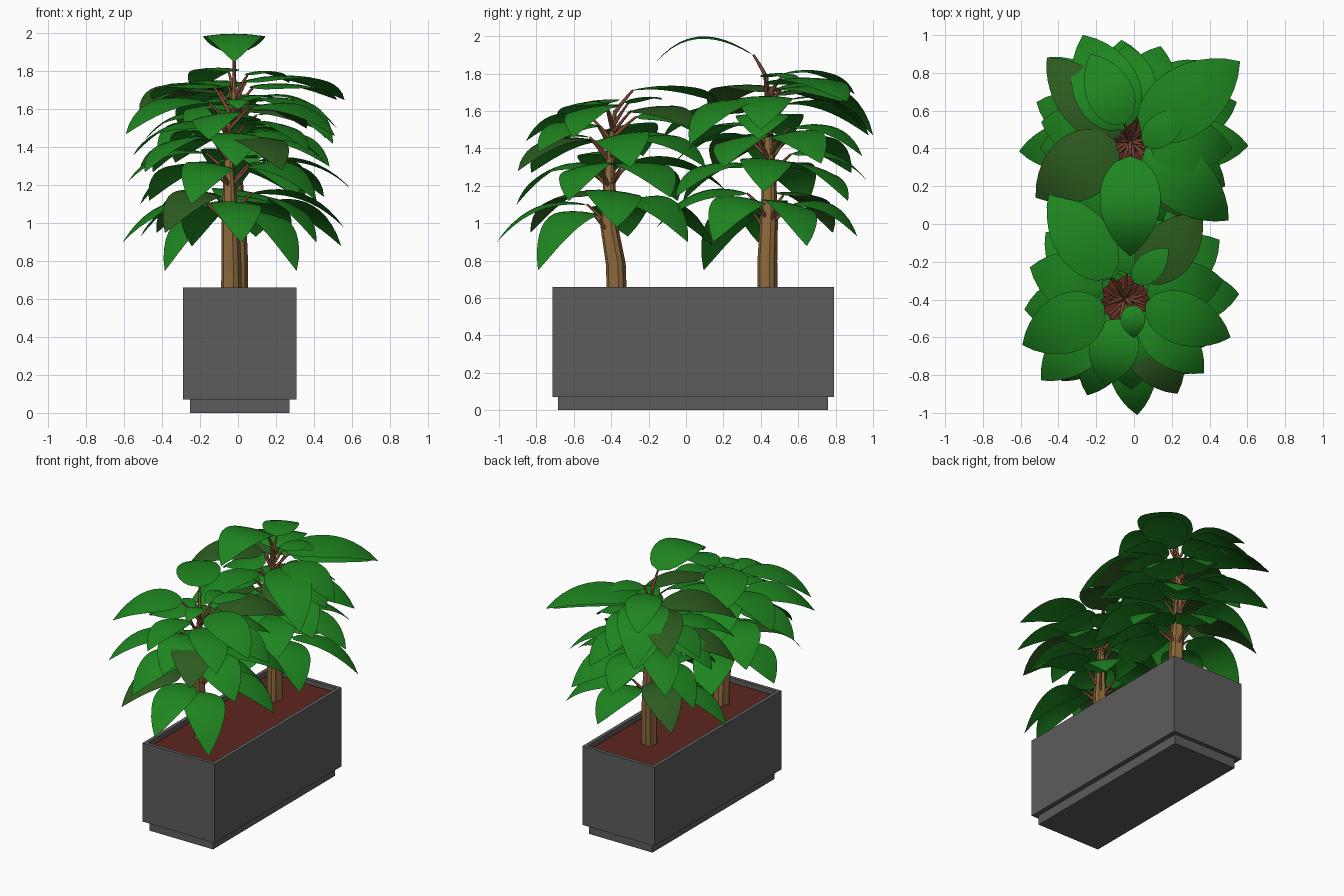
import bpy, bmesh, math, random
from mathutils import Vector

if "Cube" in bpy.data.objects:
    bpy.data.objects.remove(bpy.data.objects["Cube"])

random.seed(5)


def material(name, rgb):
    m = bpy.data.materials.new(name)
    m.diffuse_color = (*rgb, 1)
    m.use_nodes = True
    m.node_tree.nodes["Principled BSDF"].inputs["Base Color"].default_value = m.diffuse_color
    return m


GREY = material("planter grey", (0.107, 0.107, 0.107))
SOIL = material("soil brown", (0.11, 0.02, 0.013))
BARK = material("bark tan", (0.27, 0.145, 0.045))
STALK = material("stalk brown", (0.2, 0.065, 0.032))
GREEN = material("leaf green", (0.013, 0.235, 0.014))
DARK = material("leaf dark green", (0.026, 0.105, 0.014))


def finish(bm, name, mats, smooth=None):
    me = bpy.data.meshes.new(name)
    bm.to_mesh(me)
    bm.free()
    for m in mats:
        me.materials.append(m)
    ob = bpy.data.objects.new(name, me)
    bpy.context.collection.objects.link(ob)
    if smooth:
        bpy.ops.object.select_all(action='DESELECT')
        ob.select_set(True)
        bpy.context.view_layer.objects.active = ob
        bpy.ops.object.shade_smooth_by_angle(angle=math.radians(smooth))
    return ob


def box(name, x0, x1, y0, y1, z0, z1, mat, rim=0, depth=0):
    bm = bmesh.new()
    bmesh.ops.create_cube(bm, size=1)
    for v in bm.verts:
        v.co = Vector(((x0 + x1) / 2 + v.co.x * (x1 - x0),
                       (y0 + y1) / 2 + v.co.y * (y1 - y0),
                       (z0 + z1) / 2 + v.co.z * (z1 - z0)))
    if rim:  # hollow the top
        bm.normal_update()
        top = max(bm.faces, key=lambda f: f.calc_center_median().z)
        bmesh.ops.inset_region(bm, faces=[top], thickness=rim)
        walls = bmesh.ops.extrude_discrete_faces(bm, faces=[top])["faces"]
        bmesh.ops.translate(bm, verts=walls[0].verts, vec=(0, 0, -depth))
    return finish(bm, name, [mat])


def tube(bm, pts, radii, sides, flute=0.0):
    """Loft rings along a path; flute alternates the radius."""
    rings = []
    for i, p in enumerate(pts):
        d = (pts[min(i + 1, len(pts) - 1)] - pts[max(i - 1, 0)]).normalized()
        u = d.cross(Vector((0.31, 0.95, 0.02))).normalized()
        w = d.cross(u)
        ring = []
        for k in range(sides):
            a = math.tau * k / sides
            r = radii[i] * (1 - flute * (k % 3 == 0))
            ring.append(bm.verts.new(p + (u * math.cos(a) + w * math.sin(a)) * r))
        rings.append(ring)
    for a, b in zip(rings, rings[1:]):
        for k in range(sides):
            j = (k + 1) % sides
            bm.faces.new((a[k], a[j], b[j], b[k]))
    bm.faces.new(rings[0][::-1])
    bm.faces.new(rings[-1])


def bezier(a, b, c, t):
    return a * (1 - t) ** 2 + b * 2 * t * (1 - t) + c * t * t


def leaf(bm, base, tip, width, arch, dark, roll):
    """Pointed oval blade bent along an arch from base to tip."""
    ctrl = base.lerp(tip, 0.6)
    ctrl.z = base.z + arch
    side = Vector((tip.y - base.y, base.x - tip.x, 0)).normalized()
    side = (side + Vector((0, 0, roll))).normalized()
    n, rows = 12, []
    for i in range(n + 1):
        t = (i / n) ** 1.25
        p = bezier(base, ctrl, tip, t)
        w = width * 1.27 * t ** 0.55 * max(1 - t, 0) ** 0.9 + 0.002
        rows.append([bm.verts.new(p + side * w * s - Vector((0, 0, 0.08 * w * s * s)))
                     for s in (-1, -0.5, 0, 0.5, 1)])
    for a, b in zip(rows, rows[1:]):
        for k in range(4):
            f = bm.faces.new((a[k], b[k], b[k + 1], a[k + 1]))
            f.material_index = int(dark)


# Leaves shared by both plants: tip x, tip y (from the trunk), tip z, drop from the base
SHARED = [
    (0.06, -0.60, 0.90, 0.20), (0.35, -0.38, 0.75, 0.30), (-0.47, 0.10, 0.93, 0.17),
    (-0.20, 0.55, 0.88, 0.22), (0.60, 0.04, 0.98, 0.18), (-0.34, -0.42, 0.95, 0.20),
    (0.30, 0.42, 0.90, 0.22), (0.50, 0.32, 1.14, 0.17), (0.03, 0.62, 1.17, 0.16),
    (-0.53, -0.05, 1.22, 0.15), (-0.20, -0.50, 1.10, 0.20), (0.46, -0.22, 1.12, 0.18),
    (-0.42, 0.36, 1.12, 0.18), (-0.44, -0.43, 1.27, 0.17), (0.28, -0.50, 1.28, 0.16),
    (0.04, -0.48, 1.30, 0.16), (0.52, 0.10, 1.30, 0.16), (0.24, 0.50, 1.30, 0.15),
    (-0.28, 0.48, 1.32, 0.15), (-0.50, 0.16, 1.36, 0.15), (0.42, -0.40, 1.38, 0.14),
    (0.41, 0.43, 1.50, 0.10), (-0.54, -0.26, 1.47, 0.17), (0.56, -0.22, 1.46, 0.15),
    (-0.40, 0.54, 1.65, 0.06), (-0.10, -0.47, 1.44, 0.12), (0.05, 0.48, 1.45, 0.12)]


def tree(label, trunk, turned, crown):
    """trunk: path points; turned: shared leaves a quarter turn round; crown: extra leaves."""
    trunk = [Vector(p) for p in trunk]
    bm = bmesh.new()
    radii = [0.055, 0.054, 0.048, 0.034, 0.02, 0.01]
    tube(bm, trunk, radii, 12, 0.2)
    finish(bm, label + "_trunk", [BARK], 25)

    def axis(z):
        for a, b in zip(trunk, trunk[1:]):
            if z <= b.z:
                return a.lerp(b, (z - a.z) / (b.z - a.z))
        return trunk[-1].copy()

    blades = []
    for k, (x, y, z, drop) in enumerate(SHARED):
        off = Vector((y, -x, 0)) if turned else Vector((x, y, 0))
        c = axis(z + drop)
        base, tip = c + off.normalized() * 0.12, c + off
        base.z, tip.z = z + drop, z
        blades.append((base, tip, 0.27 + 0.05 * ((k * 7) % 5) / 4, 0.07,
                       k in (5, 14, 21), random.uniform(-0.2, 0.2)))
    for bx, by, bz, tx, ty, tz, w, arch, dark in crown:
        blades.append((Vector((bx, by, bz)), Vector((tx, ty, tz)), w, arch, dark, 0))

    leaves, stalks = bmesh.new(), bmesh.new()
    for base, tip, w, arch, dark, roll in blades:
        leaf(leaves, base, tip, w, arch, dark, roll)
        root = axis(base.z - 0.12)
        mid = root.lerp(base, 0.6)
        mid.z = base.z - 0.04
        path = [bezier(root, mid, base, t / 4) for t in range(5)]
        tube(stalks, path, [0.011, 0.010, 0.009, 0.007, 0.006], 6)
    finish(leaves, label + "_leaves", [GREEN, DARK], 60)
    finish(stalks, label + "_stalks", [STALK], 60)


# Planter: plinth, hollow box, soil
box("planter_plinth", -0.254, 0.272, -0.684, 0.76, 0, 0.08, GREY)
box("planter_box", -0.29, 0.307, -0.715, 0.79, 0.07, 0.66, GREY, 0.038, 0.06)
box("soil", -0.253, 0.27, -0.678, 0.753, 0.58, 0.63, SOIL)

# Front plant, shorter
tree("front_plant",
     [(-0.035, -0.37, 0.6), (-0.035, -0.375, 0.78), (-0.04, -0.41, 0.98),
      (-0.045, -0.41, 1.2), (-0.05, -0.40, 1.42), (-0.05, -0.38, 1.6)],
     False,
     [(0.00, -0.31, 1.64, 0.18, -0.13, 1.66, 0.15, 0.06, 0),
      (-0.01, -0.43, 1.64, 0.00, -0.60, 1.60, 0.13, 0.04, 0)])

# Rear plant, taller
tree("rear_plant",
     [(0.0, 0.435, 0.6), (0.0, 0.435, 0.8), (-0.005, 0.445, 1.05),
      (-0.015, 0.445, 1.3), (-0.02, 0.44, 1.55), (-0.02, 0.43, 1.78)],
     True,
     [(-0.02, 0.36, 1.90, -0.02, -0.17, 1.85, 0.33, 0.22, 0),
      (0.04, 0.48, 1.74, 0.56, 0.86, 1.65, 0.37, 0.11, 0),
      (0.05, 0.42, 1.78, 0.27, 0.60, 1.74, 0.17, 0.06, 0),
      (-0.05, 0.50, 1.72, -0.27, 1.00, 1.47, 0.36, 0.13, 0),
      (-0.05, 0.53, 1.80, -0.23, 0.90, 1.69, 0.25, 0.07, 0),
      (-0.10, 0.44, 1.70, -0.52, 0.14, 1.59, 0.36, 0.12, 1),
      (-0.08, 0.46, 1.68, -0.46, 0.88, 1.56, 0.30, 0.10, 1),
      (0.06, 0.40, 1.64, 0.50, 0.02, 1.42, 0.32, 0.10, 0),
      (0.08, 0.44, 1.66, 0.52, 0.40, 1.50, 0.30, 0.08, 0),
      (0.00, 0.55, 1.66, -0.04, 0.95, 1.50, 0.28, 0.08, 0)])
